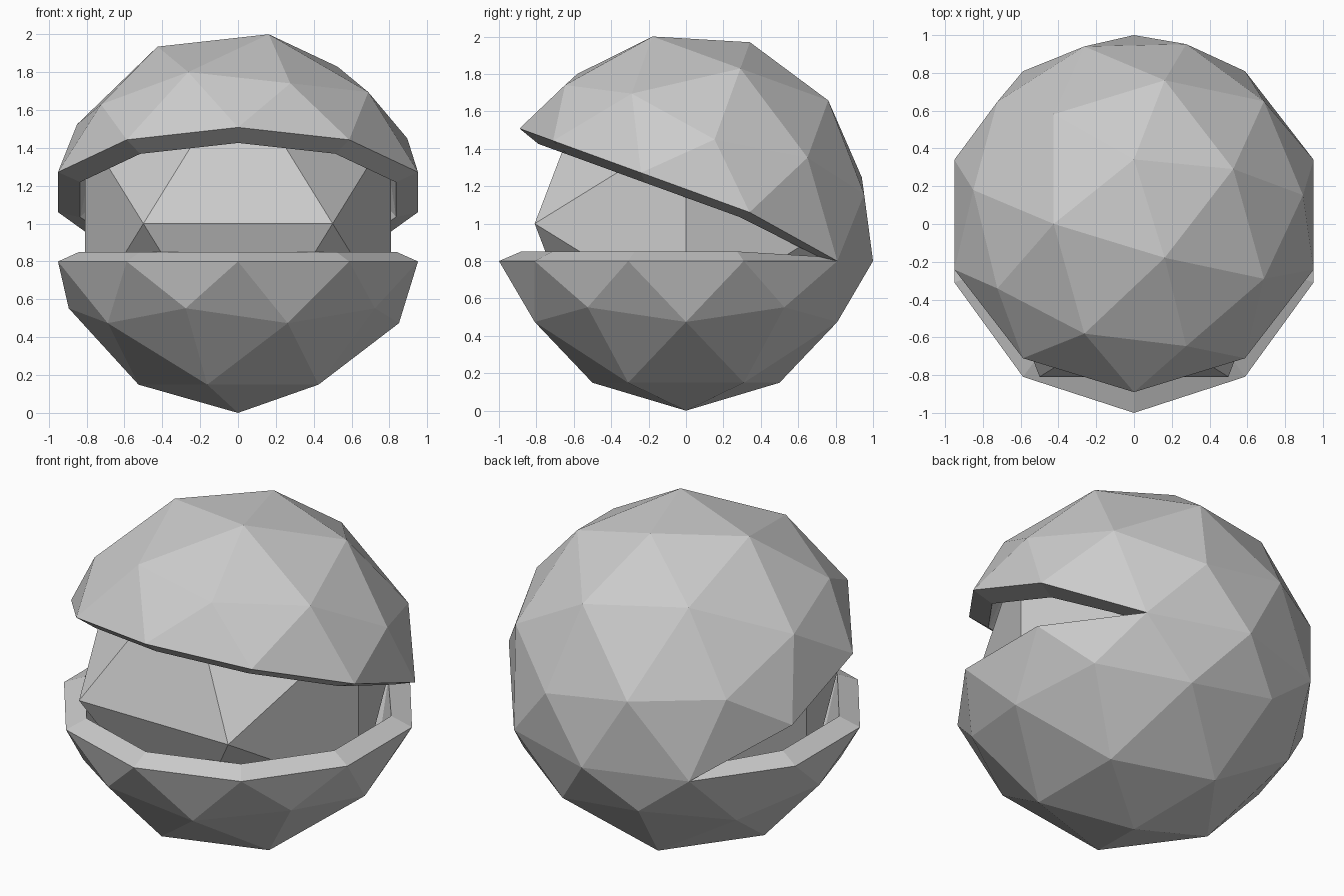
import bpy, bmesh
from math import radians
from mathutils import Vector, Matrix

if "Cube" in bpy.data.objects:
    bpy.data.objects.remove(bpy.data.objects["Cube"])

GREY = (0.6, 0.6, 0.6, 1)
mat = bpy.data.materials.new("plain grey")
mat.use_nodes = True
mat.diffuse_color = GREY
mat.node_tree.nodes["Principled BSDF"].inputs["Base Color"].default_value = GREY


def add_object(name, bm):
    mesh = bpy.data.meshes.new(name)
    bm.to_mesh(mesh)
    bm.free()
    mesh.materials.append(mat)
    obj = bpy.data.objects.new(name, mesh)
    bpy.context.collection.objects.link(obj)
    return obj


# Shell: faceted ball slit along its equator, joined by a hinge at the back
bm = bmesh.new()
bmesh.ops.create_icosphere(bm, subdivisions=2, radius=1)
on_equator = lambda v: abs(v.co.z) < 0.01
is_hinge = lambda v: on_equator(v) and v.co.y > 0.7
slit = [e for e in bm.edges if all(map(on_equator, e.verts))
        and not all(map(is_hinge, e.verts))]
bmesh.ops.split_edges(bm, edges=slit)

# Tip the upper half open and drop the lower rim
tilt = Matrix.Translation((0, 0, 1.03)) @ Matrix.Rotation(radians(-20), 4, 'X')
upper = {v for f in bm.faces if f.calc_center_median().z > 0 for v in f.verts}
moved = {}
for v in bm.verts:
    p = v.co.copy()
    if is_hinge(v):
        p.z = 0.8
    elif v in upper:
        if on_equator(v):
            p.z = 0.145
        p = tilt @ p
    else:
        p.z = 0.8 if on_equator(v) else p.z + 1
    moved[v] = p
for v, p in moved.items():
    v.co = p
bm.normal_update()
shell = add_object("hinged_shell", bm)
wall = shell.modifiers.new("wall", 'SOLIDIFY')
wall.thickness = 0.13
wall.offset = -1

# Core: twenty-sided solid inside the shell
bm = bmesh.new()
SHORT, LONG = 0.5, 0.809
for a in (-SHORT, SHORT):
    for b in (-LONG, LONG):
        for p in ((a, b, 0), (b, 0, a), (0, a, b)):
            bm.verts.new(Vector(p) + Vector((0, 0, 1)))
bmesh.ops.convex_hull(bm, input=bm.verts[:])
bmesh.ops.recalc_face_normals(bm, faces=bm.faces[:])
add_object("inner_core", bm)
